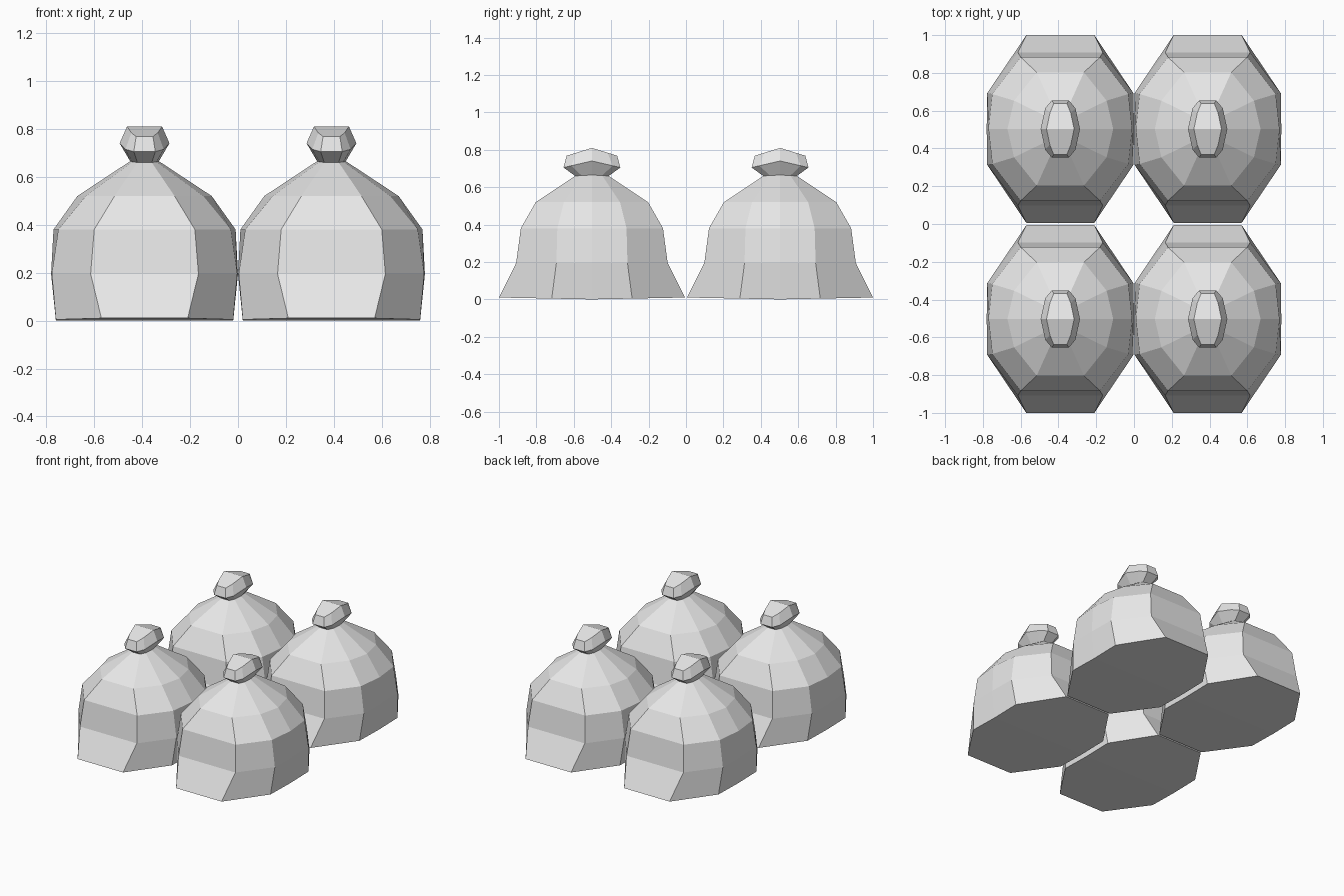
import bpy, bmesh

cube = bpy.data.objects.get("Cube")
if cube:
    bpy.data.objects.remove(cube, do_unlink=True)

mat = bpy.data.materials.new("pale_grey_cloth")
mat.use_nodes = True
colour = (0.8, 0.8, 0.8, 1)
mat.diffuse_color = colour
mat.node_tree.nodes["Principled BSDF"].inputs["Base Color"].default_value = colour


def loft(name, rings):
    """Skin ten-sided rings given as:
    end corner (a, b), side corner (c, d), side middle e, middle height, end height."""
    bm = bmesh.new()
    loops = []
    for a, b, c, d, e, z_mid, z_end in rings:
        right = [(a, -b), (c, -d), (e, 0), (c, d), (a, b)]
        outline = right + [(-x, y) for x, y in reversed(right)]
        loops.append([bm.verts.new((x, y, z_mid + (z_end - z_mid) * abs(y) / b))
                      for x, y in outline])
    for low, high in zip(loops, loops[1:]):
        for i in range(10):
            j = (i + 1) % 10
            bm.faces.new((low[i], low[j], high[j], high[i]))
    # Caps fold along the line through the two side middles
    for ring in (loops[0], loops[-1]):
        bm.faces.new(ring[2:8])
        bm.faces.new(ring[7:] + ring[:3])
    bmesh.ops.recalc_face_normals(bm, faces=bm.faces)
    mesh = bpy.data.meshes.new(name)
    bm.to_mesh(mesh)
    bm.free()
    mesh.materials.append(mat)
    return mesh


# Flared cloth body, drawn in to the neck
body = loft("sack_body", [
    (0.18, 0.497, 0.37, 0.215, 0.37, 0.0, 0.01),
    (0.225, 0.405, 0.387, 0.19, 0.39, 0.195, 0.195),
    (0.21, 0.38, 0.36, 0.185, 0.38, 0.38, 0.38),
    (0.125, 0.30, 0.245, 0.15, 0.28, 0.52, 0.52),
    (0.03, 0.09, 0.05, 0.055, 0.06, 0.665, 0.66),
])

# Tied bunch of cloth on top, long from front to back
knot = loft("sack_knot", [
    (0.03, 0.09, 0.05, 0.055, 0.06, 0.665, 0.66),
    (0.045, 0.152, 0.08, 0.11, 0.104, 0.74, 0.705),
    (0.035, 0.135, 0.055, 0.085, 0.073, 0.81, 0.768),
])

# Four sacks in a two by two block
for side, x in (("right", -0.39), ("left", 0.39)):
    for end, y in (("front", -0.503), ("back", 0.503)):
        for part, mesh in (("body", body), ("knot", knot)):
            obj = bpy.data.objects.new(f"{end}_{side}_sack_{part}", mesh)
            obj.location = (x, y, 0)
            bpy.context.collection.objects.link(obj)
